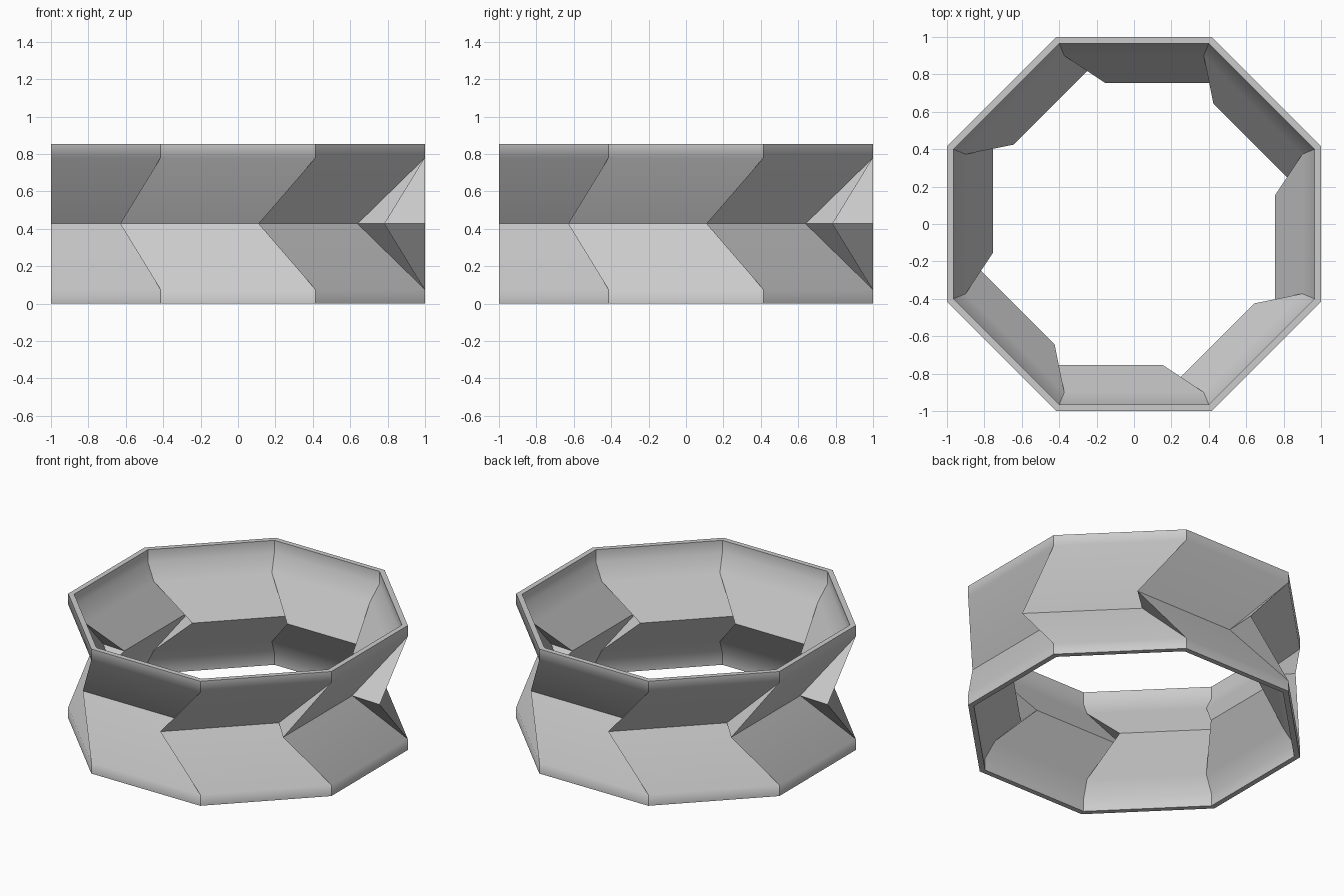
import bpy, bmesh, math
from mathutils import Vector

if "Cube" in bpy.data.objects:
    bpy.data.objects.remove(bpy.data.objects["Cube"])

SIDES = 8
HEIGHT = 0.855
MID = HEIGHT / 2
TAN = math.tan(math.pi / SIDES)

grey = bpy.data.materials.new("light_grey")
grey.diffuse_color = (0.6, 0.6, 0.6, 1.0)
grey.use_nodes = True
grey.node_tree.nodes["Principled BSDF"].inputs["Base Color"].default_value = grey.diffuse_color

# Upper half profiles: (apothem, z); the corners sit on a regular octagon
outer_rows = [(1.0, HEIGHT), (1.0, 0.78)]
inner_rows = [(0.965, HEIGHT), (0.965, 0.77), (0.90, 0.664)]
# Waist edge of each panel, slid sideways: (start, end, apothem)
outer_waist = (-0.63, 0.12, 0.784)
inner_waist = (-0.55, 0.155, 0.755)

bm = bmesh.new()


def point(k, s, a, z):
    """Point on side k: s along the side, a outwards, z up."""
    ang = -math.pi / 2 + k * 2 * math.pi / SIDES
    c, n = math.cos(ang), math.sin(ang)
    return bm.verts.new(Vector((a * c - s * n, a * n + s * c, z)))


def face(points):
    bm.faces.new([point(*p) for p in points])


def wall(k, rows, waist, outward):
    """One folded panel plus the pleat joining it to the next panel."""
    start, end, apothem = waist
    for flip in (False, True):
        def zz(z):
            return HEIGHT - z if flip else z
        order = 1 if outward != flip else -1
        # panel strips from the rim down to the waist
        spans = [(-a * TAN, a * TAN, a, z) for a, z in rows]
        spans.append((start, end, apothem, MID))
        for (l0, r0, a0, z0), (l1, r1, a1, z1) in zip(spans, spans[1:]):
            quad = [(k, l0, a0, zz(z0)), (k, l1, a1, zz(z1)),
                    (k, r1, a1, zz(z1)), (k, r0, a0, zz(z0))]
            face(quad[::order])
        # triangular pleat
        a, z = rows[-1]
        tri = [(k, a * TAN, a, zz(z)), (k, end, apothem, MID),
               (k + 1, start, apothem, MID)]
        face(tri[::order])


for k in range(SIDES):
    wall(k, outer_rows, outer_waist, True)
    wall(k, inner_rows, inner_waist, False)
    # flat rims at the top and bottom
    ao, ai = outer_rows[0][0], inner_rows[0][0]
    for z, order in ((HEIGHT, 1), (0.0, -1)):
        rim = [(k, -ao * TAN, ao, z), (k, ao * TAN, ao, z),
               (k, ai * TAN, ai, z), (k, -ai * TAN, ai, z)]
        face(rim[::order])

bmesh.ops.remove_doubles(bm, verts=bm.verts[:], dist=0.0005)
bmesh.ops.recalc_face_normals(bm, faces=bm.faces[:])

mesh = bpy.data.meshes.new("pleated_ring")
bm.to_mesh(mesh)
bm.free()
mesh.materials.append(grey)
ring = bpy.data.objects.new("pleated_ring", mesh)
bpy.context.collection.objects.link(ring)

# Soften only the shallow bend below each rim
bpy.context.view_layer.objects.active = ring
ring.select_set(True)
bpy.ops.object.shade_smooth_by_angle(angle=math.radians(38))
weighted = ring.modifiers.new("weighted_normals", 'WEIGHTED_NORMAL')
weighted.keep_sharp = True
